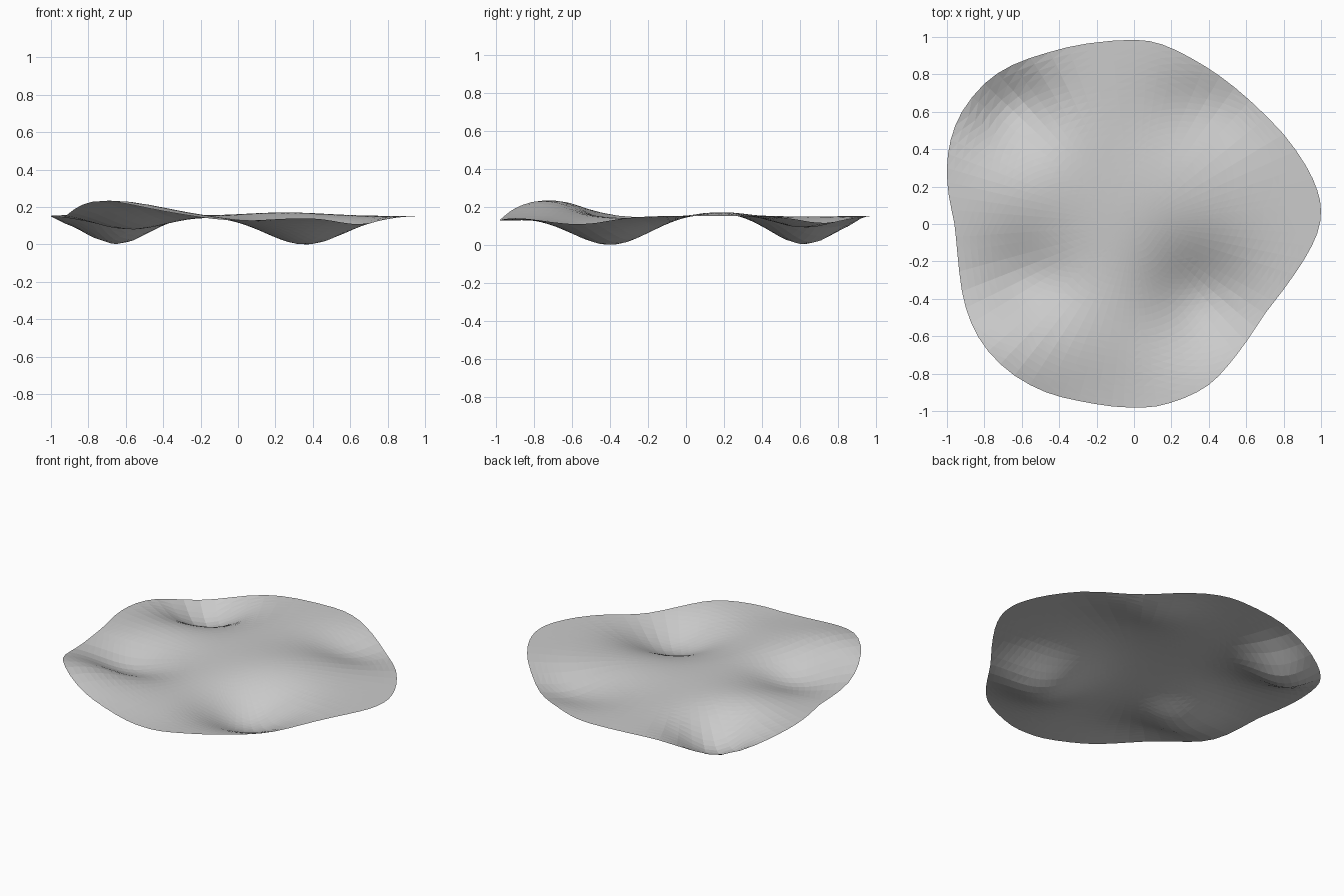
import bpy, bmesh, math

if "Cube" in bpy.data.objects:
    bpy.data.objects.remove(bpy.data.objects["Cube"])

# Outline of the sheet seen from above, counter-clockwise
OUTLINE = [(1.0, .07), (.98, .18), (.92, .31), (.8, .48), (.62, .66), (.46, .79),
           (.3, .89), (.15, .96), (0, .985), (-.25, .965), (-.45, .92), (-.65, .85),
           (-.8, .75), (-.92, .6), (-.98, .45), (-1.0, .3), (-.99, .15), (-.96, 0),
           (-.945, -.15), (-.92, -.36), (-.87, -.53), (-.78, -.68), (-.64, -.81),
           (-.47, -.9), (-.3, -.945), (-.12, -.975), (0, -.98), (.12, -.975),
           (.27, -.93), (.4, -.86), (.5, -.76), (.6, -.63), (.7, -.48), (.8, -.35),
           (.91, -.19), (.98, -.05)]

# Hollows and swells: x, y, height, width in x, width in y
BUMPS = [(-.65, .62, -.15, .17, .165), (.36, -.4, -.152, .21, .2),
         (-.58, -.3, -.085, .19, .16), (.4, .62, -.062, .2, .15),
         (-.68, -.7, .085, .27, .22), (.27, .17, .022, .22, .18),
         (-.6, .17, .022, .2, .15), (0, -1.0, -.025, .2, .25)]
BASE, RINGS, SUB = 0.15, 26, 2


def height(x, y):
    return BASE + sum(h * math.exp(-((x - cx) / sx) ** 2 / 2 - ((y - cy) / sy) ** 2 / 2)
                      for cx, cy, h, sx, sy in BUMPS)


def spline(a, b, c, d, t):
    return 0.5 * (2 * b + (c - a) * t + (2 * a - 5 * b + 4 * c - d) * t * t
                  + (3 * b - a - 3 * c + d) * t ** 3)


# Smooth closed rim through the outline points
n = len(OUTLINE)
rim = []
for i in range(n):
    p = [OUTLINE[(i + k) % n] for k in (-1, 0, 1, 2)]
    for s in range(SUB):
        rim.append([spline(*[q[ax] for q in p], s / SUB) for ax in (0, 1)])

# Wavy sheet made of rings shrinking to the middle
bm = bmesh.new()
rings = []
for r in range(1, RINGS + 1):
    f = r / RINGS
    rings.append([bm.verts.new((x * f, y * f, height(x * f, y * f))) for x, y in rim])
centre = bm.verts.new((0, 0, height(0, 0)))
m = len(rim)
for j in range(m):
    k = (j + 1) % m
    bm.faces.new((centre, rings[0][j], rings[0][k]))
    for a, b in zip(rings, rings[1:]):
        bm.faces.new((a[j], b[j], b[k], a[k]))

# Rest the lowest point on the ground
low = min(v.co.z for v in bm.verts)
for v in bm.verts:
    v.co.z -= low
bmesh.ops.triangulate(bm, faces=bm.faces[:])
mesh = bpy.data.meshes.new("wavy_sheet")
bm.to_mesh(mesh)
bm.free()

grey = bpy.data.materials.new("plain grey")
grey.diffuse_color = (0.6, 0.6, 0.6, 1)
grey.use_nodes = True
grey.node_tree.nodes["Principled BSDF"].inputs["Base Color"].default_value = grey.diffuse_color
mesh.materials.append(grey)
sheet = bpy.data.objects.new("wavy_sheet", mesh)
bpy.context.collection.objects.link(sheet)
